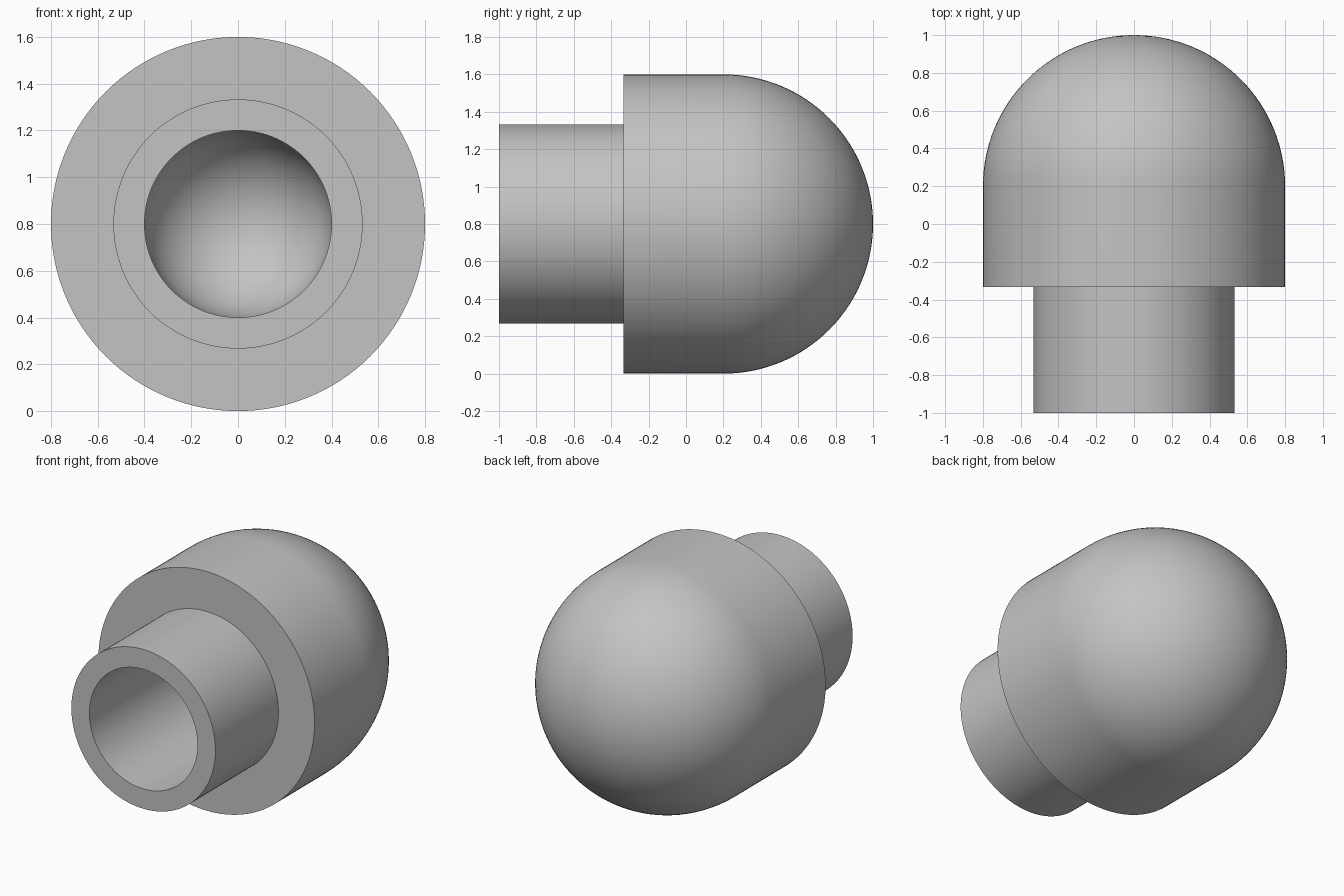
import bpy
import bmesh
from math import sin, cos, pi, radians
from mathutils import Vector

if "Cube" in bpy.data.objects:
    bpy.data.objects.remove(bpy.data.objects["Cube"], do_unlink=True)

SEGMENTS = 128
AXIS_Z = 0.8        # height of the turning axis
DOME_Y = 0.2        # shared centre of outer dome and bore end
STEP_Y = -1 / 3     # shoulder between neck and body
MOUTH_Y = -1.0
BODY_R, NECK_R, BORE_R = 0.8, 0.533, 0.4

grey = bpy.data.materials.new("plain grey")
grey.use_nodes = True
colour = (0.55, 0.55, 0.55, 1)
grey.diffuse_color = colour
grey.node_tree.nodes["Principled BSDF"].inputs["Base Color"].default_value = colour


def dome(radius, steps=32):
    """Quarter arc from the axis to the rim, as (radius, y)."""
    angles = [pi / 2 * i / steps for i in range(steps + 1)]
    return [(radius * sin(a), DOME_Y + radius * cos(a)) for a in angles]


# Half section: outer dome, body, shoulder, neck, mouth, blind round-ended bore
profile = dome(BODY_R)
profile += [(BODY_R, STEP_Y), (NECK_R, STEP_Y), (NECK_R, MOUTH_Y), (BORE_R, MOUTH_Y)]
profile += reversed(dome(BORE_R))

# Turn the section about the y axis
bm = bmesh.new()
verts = [bm.verts.new((r, y, AXIS_Z)) for r, y in profile]
edges = [bm.edges.new(pair) for pair in zip(verts, verts[1:])]
bmesh.ops.spin(bm, geom=verts + edges, cent=Vector((0, 0, AXIS_Z)),
               axis=Vector((0, 1, 0)), angle=2 * pi, steps=SEGMENTS)
bmesh.ops.remove_doubles(bm, verts=bm.verts, dist=0.0001)
bmesh.ops.recalc_face_normals(bm, faces=bm.faces)

mesh = bpy.data.meshes.new("domed_cap")
bm.to_mesh(mesh)
bm.free()
mesh.materials.append(grey)
cap = bpy.data.objects.new("domed_cap", mesh)
bpy.context.collection.objects.link(cap)

# Smooth curved walls, crisp rims
bpy.ops.object.select_all(action="DESELECT")
cap.select_set(True)
bpy.context.view_layer.objects.active = cap
bpy.ops.object.shade_smooth_by_angle(angle=radians(30))
